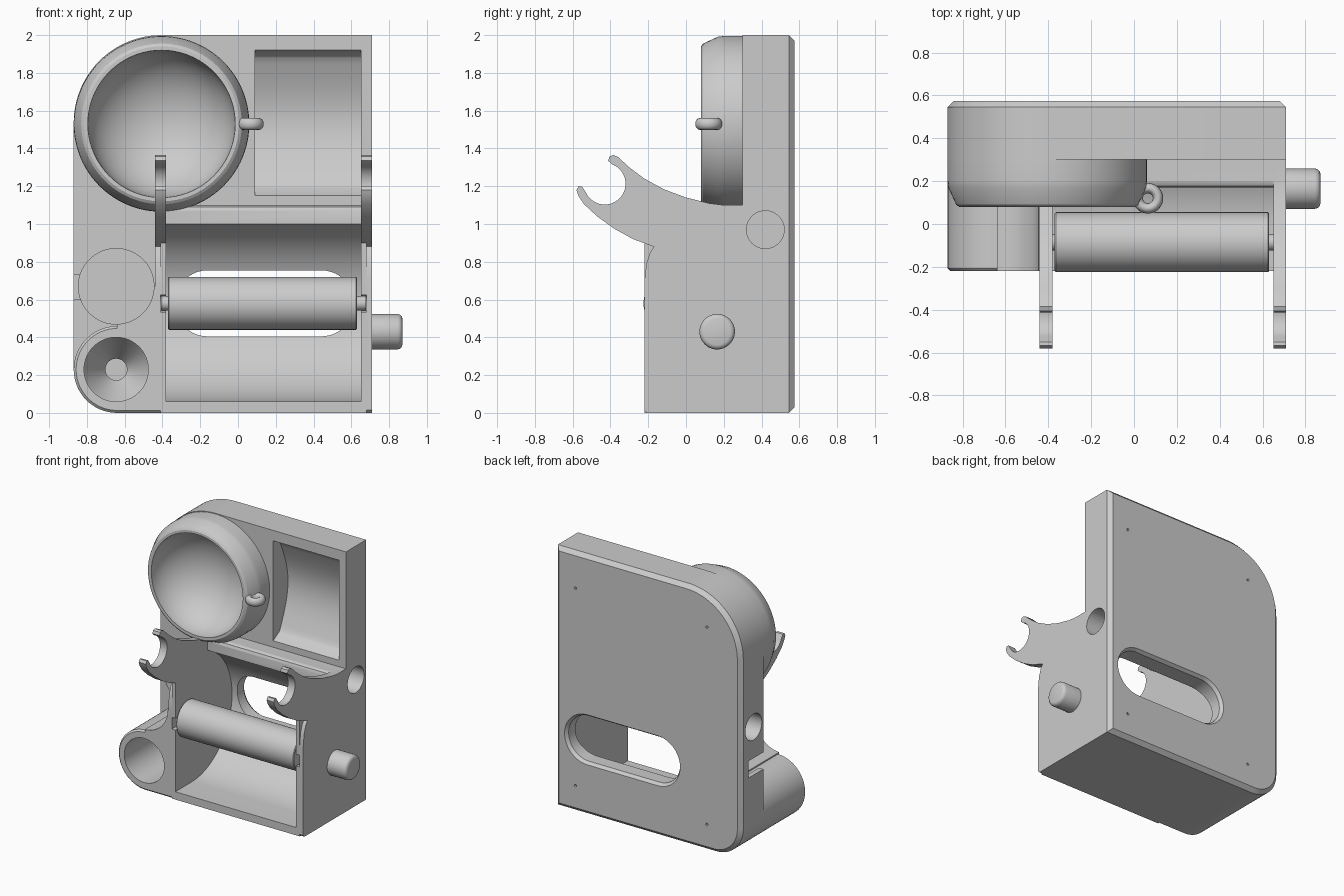
import bpy, bmesh
from math import sin, cos, radians, pi, sqrt

if "Cube" in bpy.data.objects:
    bpy.data.objects.remove(bpy.data.objects["Cube"])


def arc(cu, cw, r, a0, a1, n=16):
    return [(cu + r * cos(radians(a0 + (a1 - a0) * i / n)),
             cw + r * sin(radians(a0 + (a1 - a0) * i / n))) for i in range(n + 1)]


def circ(cu, cw, r, n=72):
    return arc(cu, cw, r, 0, 360, n)[:-1]


def rect(u0, u1, w0, w1):
    return [(u0, w0), (u1, w0), (u1, w1), (u0, w1)]


def loft(name, axis, sections):
    """Skin matching 2D outlines placed along the x, y or z axis and cap the ends."""
    bm = bmesh.new()
    place = {'x': lambda d, u, w: (d, u, w), 'y': lambda d, u, w: (u, d, w),
             'z': lambda d, u, w: (u, w, d)}[axis]
    rings = [[bm.verts.new(place(d, u, w)) for u, w in pts] for d, pts in sections]
    n = len(rings[0])
    for a, b in zip(rings, rings[1:]):
        for i in range(n):
            j = (i + 1) % n
            bm.faces.new((a[i], a[j], b[j], b[i]))
    bm.faces.new(rings[0])
    bm.faces.new(rings[-1])
    bmesh.ops.recalc_face_normals(bm, faces=bm.faces)
    me = bpy.data.meshes.new(name)
    bm.to_mesh(me)
    bm.free()
    ob = bpy.data.objects.new(name, me)
    bpy.context.collection.objects.link(ob)
    return ob


def prism(name, axis, pts, d0, d1):
    return loft(name, axis, [(d0, pts), (d1, pts)])


def lathe(name, axis, cu, cw, prof, n=72):
    return loft(name, axis, [(d, circ(cu, cw, r, n)) for d, r in prof])


def select(ob):
    bpy.ops.object.select_all(action='DESELECT')
    ob.select_set(True)
    bpy.context.view_layer.objects.active = ob


def combine(ob, operation, *others):
    for other in others:
        m = ob.modifiers.new("bool", 'BOOLEAN')
        m.operation, m.object, m.solver = operation, other, 'EXACT'
        select(ob)
        bpy.ops.object.modifier_apply(modifier=m.name)
        bpy.data.objects.remove(other)


# Back slab with rounded left corners and chamfered rear edge
def slab_outline(d):
    return ([(.71 - d, d), (.71 - d, 2 - d)] + arc(-.405, 1.535, .465 - d, 90, 180, 24)
            + arc(-.64, .23, .23 - d, 180, 270, 16))


body = loft("body", 'y', [(.3, slab_outline(0)), (.545, slab_outline(0)), (.575, slab_outline(.03))])

# Lower tray block, hollowed by a horizontal cylindrical cavity
combine(body, 'UNION', prism("tray_block", 'y', rect(-.41, .68, 0, 1.1), -.22, .5))
cavity = ([(-.7, .06)] + arc(-.02, .55, .49, -90, 67, 40)
          + [(.17, 1.07), (.178, 1.09), (.2, 1.102), (.2, 1.3), (-.7, 1.3)])
combine(body, 'DIFFERENCE', prism("cavity_cutter", 'x', cavity, -.38, .65))

# Side plates with hooked arms
plate = ([(-.205, 0), (.5, 0), (.5, 1.1), (.2, 1.1), (.12, 1.11), (0, 1.14), (-.12, 1.185),
          (-.22, 1.24), (-.3, 1.3), (-.36, 1.355), (-.385, 1.365), (-.405, 1.358),
          (-.412, 1.335)] + arc(-.43, 1.213, .11, 70, -155, 28)
         + [(-.55, 1.198), (-.568, 1.2), (-.58, 1.18), (-.57, 1.15), (-.54, 1.105), (-.47, 1.04),
            (-.38, .975), (-.28, .92), (-.17, .88), (-.19, .85), (-.21, .79), (-.22, .7), (-.22, .015)])
for x0 in (-.44, .65):
    combine(body, 'UNION', prism("hook_plate", 'x', plate, x0, x0 + .06))

# Round bowl housing and lower-left post
combine(body, 'UNION', lathe("bowl_housing", 'y', -.405, 1.53,
                             [(.08, .41), (.09, .425), (.17, .462), (.2, .465), (.5, .465)], 96))
post = arc(-.64, .23, .23, 90, 270, 30) + [(-.41, 0), (-.41, .67), (-.64, .67)]
inner_post = arc(-.64, .23, .217, 90, 270, 30) + [(-.41, .013), (-.41, .67), (-.64, .67)]
combine(body, 'UNION', loft("post", 'y', [(-.22, inner_post), (-.207, post), (.5, post)]))

# Dish, bottle pocket with side notch, and tapered socket
dish = [(0, .39), (.085, .39)] + [(.085 + .32 * sin(a), .39 * cos(a))
                                  for a in [pi / 2 * i / 16 for i in range(1, 16)]] + [(.405, .01)]
combine(body, 'DIFFERENCE',
        lathe("dish_cutter", 'y', -.405, 1.53, dish),
        lathe("pocket_cutter", 'y', -.645, .67, [(-.5, .2), (.49, .2)]),
        prism("notch_cutter", 'y', rect(-.95, -.8, .6, .73), .2, .48),
        lathe("socket_cutter", 'y', -.645, .23, [(-.4, .17), (.15, .17), (.33, .057), (.42, .057)]))

# Curved-floor recess at the upper right
recess = ([(.2, 1.15), (.3, 1.15), (.37, 1.19)]
          + [(.38 + .1 * sin(pi * i / 20), 1.2 + .68 * i / 20) for i in range(21)]
          + [(.37, 1.89), (.3, 1.92), (.2, 1.92)])
combine(body, 'DIFFERENCE', prism("recess_cutter", 'x', recess, .09, .65))


# Slot through the back, chamfered on the rear
def slot(r):
    return arc(.44, .58, r, -90, 90, 20) + arc(-.16, .58, r, 90, 270, 20)


combine(body, 'DIFFERENCE', loft("slot_cutter", 'y', [(.3, slot(.175)), (.55, slot(.175)),
                                                      (.6, slot(.21))]))

# Blind side holes, bearing notches and rear screw holes
for x0, x1 in ((-1, -.6), (.45, 1)):
    combine(body, 'DIFFERENCE', lathe("side_hole_cutter", 'x', .42, .97, [(x0, .1), (x1, .1)], 48))
for x0, x1 in ((-.41, -.37), (.64, .68)):
    bearing = [(-.4, .535), (-.085, .535)] + arc(-.085, .58, .045, -80, 80, 10) + [(-.085, .625), (-.4, .625)]
    combine(body, 'DIFFERENCE', prism("bearing_cutter", 'x', bearing, x0, x1))
for x in (-.58, .54):
    for z in (.2, 1.72):
        combine(body, 'DIFFERENCE', lathe("screw_cutter", 'y', x, z, [(.535, .01), (.7, .01)], 12))

# Roller, its axle and the side knob
roller = lathe("roller", 'x', -.085, .58, [(-.37, .135), (-.365, .14), (.625, .14), (.63, .135)])
axle = lathe("axle", 'x', -.085, .58, [(-.408, .038), (.678, .038)], 32)
knob = lathe("knob", 'x', .165, .43,
             [(.66, .094), (.845, .094), (.858, .09), (.866, .082), (.87, .07)], 48)

# Small ring on the edge of the bowl
bpy.ops.mesh.primitive_torus_add(location=(.065, .12, 1.53), major_radius=.047, minor_radius=.024,
                                 major_segments=40, minor_segments=16)
ring = bpy.context.object
ring.name = "ring"
ring.scale.z = 1.3

for ob in (body, roller, axle, knob, ring):
    select(ob)
    bpy.ops.object.shade_smooth_by_angle(angle=radians(30))
